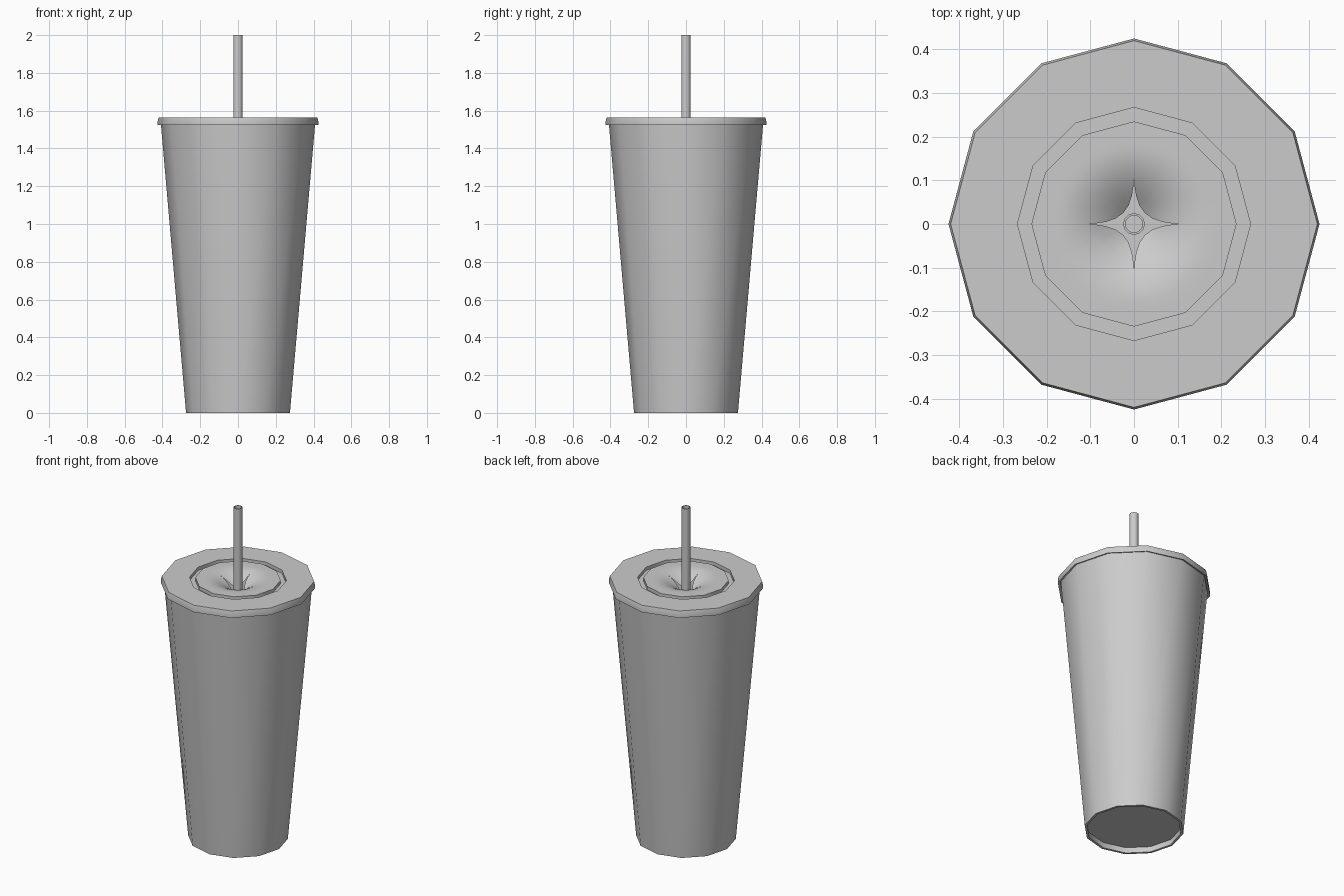
import bpy, bmesh
from math import sin, cos, pi, radians

cube = bpy.data.objects.get("Cube")
if cube:
    bpy.data.objects.remove(cube, do_unlink=True)

grey = bpy.data.materials.new("light_grey")
grey.use_nodes = True
colour = (0.6, 0.6, 0.6, 1)
grey.diffuse_color = colour
grey.node_tree.nodes["Principled BSDF"].inputs["Base Color"].default_value = colour

SIDES = 12
TOP = 1.565


def finish(name, bm):
    bmesh.ops.remove_doubles(bm, verts=bm.verts, dist=1e-5)
    mesh = bpy.data.meshes.new(name)
    bm.to_mesh(mesh)
    bm.free()
    obj = bpy.data.objects.new(name, mesh)
    bpy.context.collection.objects.link(obj)
    mesh.materials.append(grey)
    bpy.ops.object.select_all(action="DESELECT")
    obj.select_set(True)
    bpy.context.view_layer.objects.active = obj
    bpy.ops.object.shade_smooth_by_angle(angle=radians(40))
    return obj


def skin(bm, rings):
    """Join successive closed rings of points with quads."""
    rows = [[bm.verts.new(p) for p in ring] for ring in rings]
    for a, b in zip(rows, rows[1:]):
        for i in range(len(a)):
            j = (i + 1) % len(a)
            bm.faces.new((a[i], a[j], b[j], b[i]))
    return rows


def lathe(name, profile, caps=()):
    """Turn a radius/height profile; caps are (row, flip) pairs."""
    bm = bmesh.new()
    turn = [2 * pi * i / SIDES for i in range(SIDES)]
    rows = skin(bm, [[(r * cos(t), r * sin(t), z) for t in turn] for r, z in profile])
    for row, flip in caps:
        bm.faces.new(rows[row][::-1] if flip else rows[row])
    return finish(name, bm)


# Tapered cup with a thin wall and a floor raised inside a foot ring
lathe("cup", [(0.264, 0.035), (0.261, 0), (0.275, 0), (0.41, 1.55),
              (0.402, 1.55), (0.27, 0.045)], [(0, True), (5, False)])

# Lid rim with overhanging skirt and a ring groove
lathe("lid_rim", [(0.411, 1.53), (0.425, 1.525), (0.425, 1.545), (0.42, TOP),
                  (0.267, TOP), (0.267, TOP - 0.02), (0.235, TOP - 0.02), (0.235, TOP)])

# Hollow straw reaching down into the cup
lathe("straw", [(0.024, 0.06), (0.025, 2), (0.02, 2), (0.02, 0.06), (0.024, 0.06)])


# Lid centre: flaps pressed down around a four-pointed slit
def lid_point(t, blend):
    c, s = cos(t), sin(t)
    star = [0.125 * abs(v) ** 4.65 * (1 if v > 0 else -1) for v in (c, s)]
    half = pi / SIDES
    edge = 0.235 * cos(half) / cos(t % (2 * half) - half)
    x, y = (a + (edge * v - a) * blend for a, v in zip(star, (c, s)))
    r = (x * x + y * y) ** 0.5
    dip = max(0, min(1, (0.18 - r) / 0.15))
    return x, y, TOP - 0.07 * dip ** 2


bm = bmesh.new()
STEPS = 10
angles = [2 * pi * i / 48 for i in range(48)]
skin(bm, [[lid_point(t, 1 - k / STEPS) for t in angles] for k in range(STEPS + 1)])
finish("lid_centre", bm)
